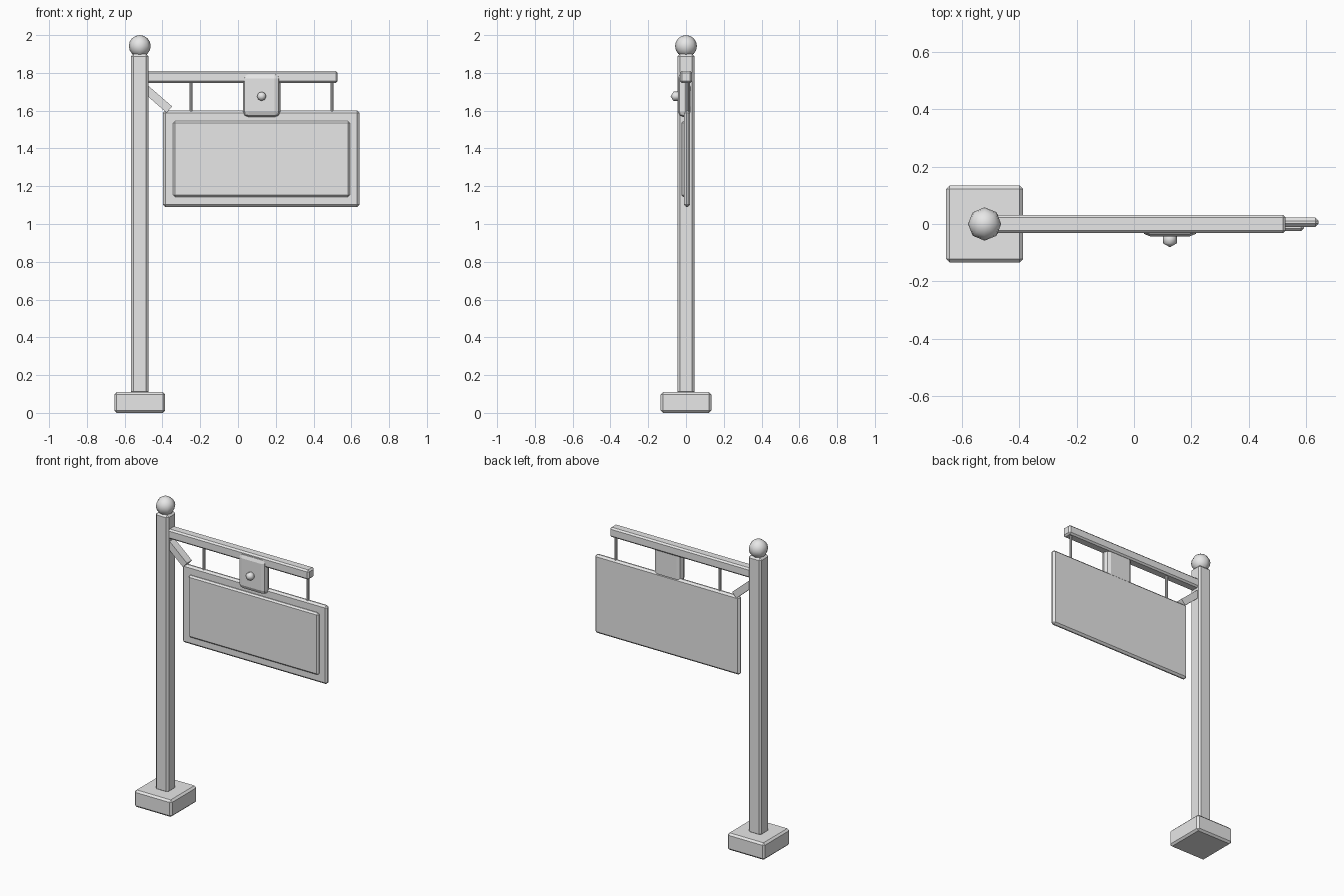
import bpy
from math import radians
from mathutils import Matrix

default = bpy.data.objects.get("Cube")
if default:
    bpy.data.objects.remove(default, do_unlink=True)

# Single plain grey
grey = bpy.data.materials.new("plain_grey")
grey.use_nodes = True
colour = (0.8, 0.8, 0.8, 1)
grey.diffuse_color = colour
grey.node_tree.nodes["Principled BSDF"].inputs["Base Color"].default_value = colour


def finish(name, bevel=0, segments=1):
    obj = bpy.context.object
    obj.name = name
    obj.data.materials.append(grey)
    if bevel:
        mod = obj.modifiers.new("edge_bevel", "BEVEL")
        mod.width = bevel
        mod.segments = segments
        mod.limit_method = "ANGLE"
    return obj


def box(name, low, high, bevel=0, segments=1, tilt=0):
    """Box between two corners, optionally tilted about the y axis."""
    centre = [(a + b) / 2 for a, b in zip(low, high)]
    size = [b - a for a, b in zip(low, high)]
    bpy.ops.mesh.primitive_cube_add(size=1, location=centre)
    obj = finish(name, bevel, segments)
    obj.data.transform(Matrix.Diagonal((*size, 1)))
    obj.rotation_euler.y = tilt
    return obj


def ball(name, centre, radius, rings, turn=0):
    bpy.ops.mesh.primitive_uv_sphere_add(segments=8, ring_count=rings,
                                         radius=radius, location=centre)
    obj = finish(name)
    obj.rotation_euler.x = turn
    bpy.ops.object.shade_smooth()
    return obj


# Post
post_x = -0.52
box("base", (post_x - 0.134, -0.134, 0), (post_x + 0.134, 0.134, 0.11), 0.012)
box("post", (post_x - 0.046, -0.044, 0.1), (post_x + 0.046, 0.044, 1.9), 0.012)
ball("post_finial", (post_x, 0, 1.942), 0.058, 8)

# Arm with its diagonal brace
box("arm", (post_x, -0.032, 1.747), (0.528, 0.032, 1.81), 0.01)
box("brace", (-0.53, -0.025, 1.646), (-0.34, 0.025, 1.69), tilt=radians(41))

# Hanging board with a raised panel on the front
box("board", (-0.397, -0.01, 1.09), (0.643, 0.022, 1.6), 0.012)
box("raised_panel", (-0.343, -0.025, 1.143), (0.592, 0.005, 1.545), 0.01)
for side, x in (("right", -0.248), ("left", 0.498)):
    bpy.ops.mesh.primitive_cylinder_add(vertices=8, radius=0.008, depth=0.18,
                                        location=(x, 0.006, 1.67))
    finish(side + "_hanger")
    bpy.ops.object.shade_smooth_by_angle()

# Centre bracket and its round knob
box("bracket", (0.026, -0.043, 1.566), (0.224, 0.02, 1.8), 0.03, 2)
ball("knob", (0.125, -0.053, 1.676), 0.028, 3, radians(90))
